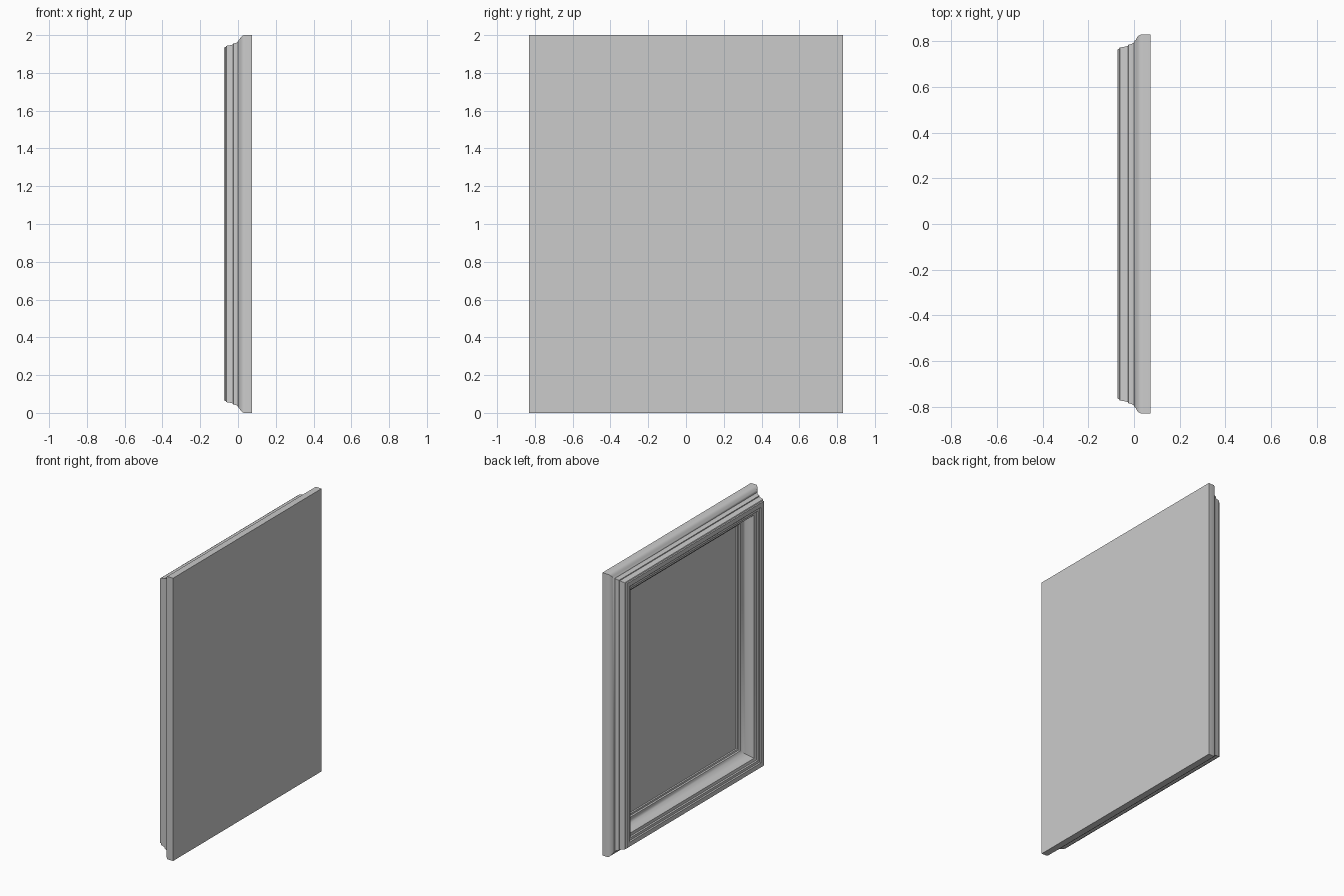
import bpy, bmesh

if "Cube" in bpy.data.objects:
    bpy.data.objects.remove(bpy.data.objects["Cube"])

HALF_W, HEIGHT = 0.83, 2.0

# moulding cross-section: (inset from the outer edge, depth x), back to picture
PROFILE = [
    (0.0, 0.073), (0.0, 0.03), (0.004, 0.022), (0.012, 0.014), (0.022, 0.009), (0.028, 0.002),
    (0.034, 0.0), (0.041, -0.01), (0.045, -0.025), (0.05, -0.027),
    (0.054, -0.045), (0.057, -0.062), (0.063, -0.065), (0.065, -0.073),
    (0.096, -0.073), (0.102, -0.066), (0.118, -0.064), (0.122, -0.055),
    (0.14, -0.05), (0.147, -0.038), (0.155, -0.018), (0.168, 0.0),
    (0.185, 0.012), (0.197, 0.017), (0.2, 0.028), (0.21, 0.031), (0.211, 0.042),
]


def ring(bm, inset, x):
    y, z0, z1 = HALF_W - inset, inset, HEIGHT - inset
    return [bm.verts.new((x, a, b)) for a, b in ((-y, z0), (y, z0), (y, z1), (-y, z1))]


def finish(bm, name):
    mesh = bpy.data.meshes.new(name)
    bm.to_mesh(mesh)
    bm.free()
    obj = bpy.data.objects.new(name, mesh)
    bpy.context.collection.objects.link(obj)
    return obj


# mitred frame with a closed flat back
bm = bmesh.new()
rings = [ring(bm, d, x) for d, x in PROFILE]
for a, b in zip(rings, rings[1:]):
    for i in range(4):
        j = (i + 1) % 4
        bm.faces.new((a[j], a[i], b[i], b[j]))
bm.faces.new(rings[0])
frame = finish(bm, "picture_frame")
bpy.context.view_layer.objects.active = frame
frame.select_set(True)
bpy.ops.object.shade_smooth_by_angle(angle=0.6)

# picture surface facing out of the recess
bm = bmesh.new()
bm.faces.new(ring(bm, *PROFILE[-1])[::-1])
finish(bm, "picture_panel")
